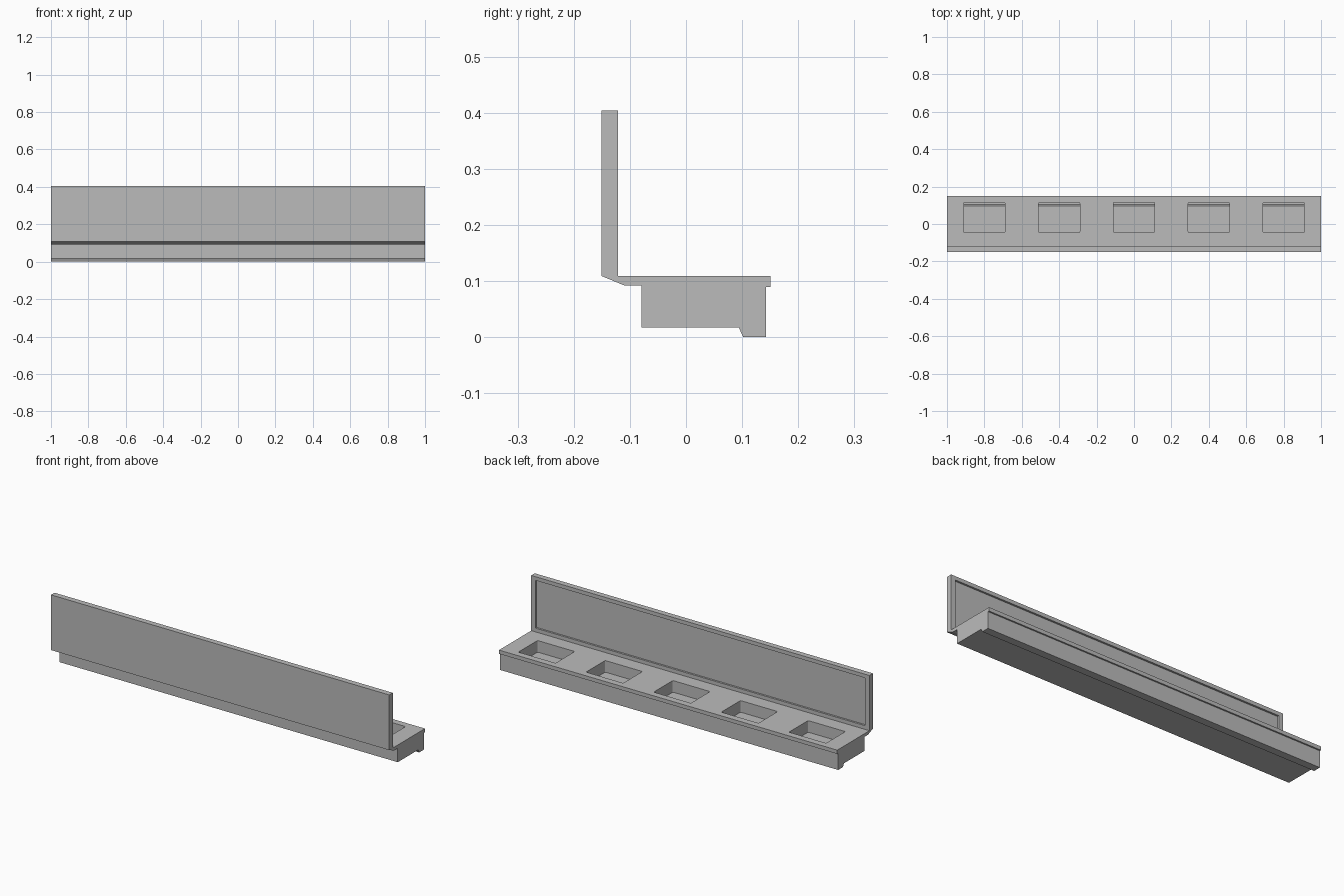
import bpy, bmesh

cube = bpy.data.objects.get("Cube")
if cube:
    bpy.data.objects.remove(cube, do_unlink=True)

grey = bpy.data.materials.new("plain grey")
grey.use_nodes = True
colour = (0.5, 0.5, 0.5, 1)
grey.diffuse_color = colour
grey.node_tree.nodes["Principled BSDF"].inputs["Base Color"].default_value = colour


def extrude_profile(bm, profile, x0, x1, corner=0):
    """Extrude a (y, z) outline along x; optionally round its upright edges."""
    start = [bm.verts.new((x0, y, z)) for y, z in profile]
    end = [bm.verts.new((x1, y, z)) for y, z in profile]
    faces = [bm.faces.new(start), bm.faces.new(end[::-1])]
    for i in range(len(profile)):
        j = (i + 1) % len(profile)
        faces.append(bm.faces.new((start[i], end[i], end[j], start[j])))
    bmesh.ops.recalc_face_normals(bm, faces=faces)
    if corner:
        edges = {e for f in faces for e in f.edges
                 if all(abs(e.verts[0].co[k] - e.verts[1].co[k]) < 1e-5 for k in (0, 1))}
        bmesh.ops.bevel(bm, geom=list(edges), offset=corner, segments=3,
                        profile=0.5, affect='EDGES')


def finish(bm, name):
    mesh = bpy.data.meshes.new(name)
    bm.to_mesh(mesh)
    bm.free()
    mesh.materials.append(grey)
    obj = bpy.data.objects.new(name, mesh)
    bpy.context.collection.objects.link(obj)
    return obj


# Upright panel, tray and bottom lip share one cross-section
bm = bmesh.new()
extrude_profile(bm, [
    (-0.151, 0.404), (-0.121, 0.404), (-0.121, 0.109), (0.151, 0.109),
    (0.151, 0.089), (0.143, 0.089), (0.143, 0), (0.102, 0),
    (0.094, 0.017), (-0.079, 0.017), (-0.079, 0.092), (-0.11, 0.092),
    (-0.151, 0.109)], -1, 1)
body = finish(bm, "tray_with_upright_panel")

# Five pockets with a stepped floor, and the shallow recess behind the panel
bm = bmesh.new()
for i in range(-2, 3):
    x = i * 0.4
    extrude_profile(bm, [
        (-0.046, 0.15), (0.116, 0.15), (0.116, 0.03), (0.104, 0.03),
        (0.096, 0.047), (-0.046, 0.047)], x - 0.11, x + 0.11, 0.006)
extrude_profile(bm, [(-0.131, 0.384), (-0.1, 0.384), (-0.1, 0.129), (-0.131, 0.129)],
                -0.975, 0.975)
cutter = finish(bm, "pocket_cutter")
cutter.hide_render = True

cut = body.modifiers.new("pockets", 'BOOLEAN')
cut.operation = 'DIFFERENCE'
cut.solver = 'EXACT'
cut.object = cutter

# Apply the cut and drop the helper
bpy.context.view_layer.objects.active = body
body.select_set(True)
bpy.ops.object.modifier_apply(modifier=cut.name)
bpy.data.objects.remove(cutter, do_unlink=True)
